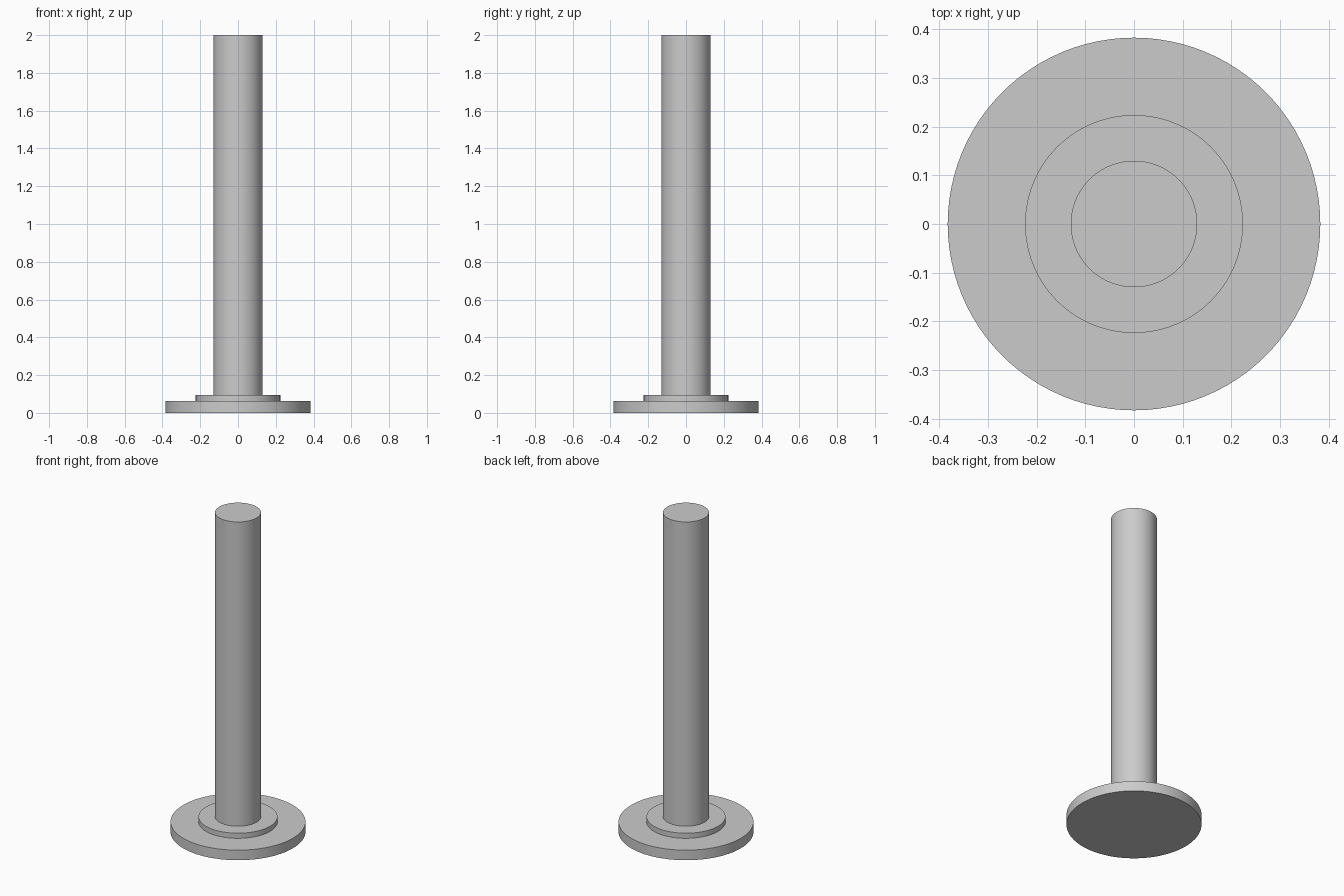
import bpy
import math

cube = bpy.data.objects.get("Cube")
if cube:
    bpy.data.objects.remove(cube, do_unlink=True)

# Single grey metal finish
grey = bpy.data.materials.new("grey_metal")
grey.use_nodes = True
colour = (0.6, 0.6, 0.6, 1.0)
grey.diffuse_color = colour
grey.node_tree.nodes["Principled BSDF"].inputs["Base Color"].default_value = colour


def disc(name, radius, bottom, top):
    """Upright cylinder between two heights, smooth round the side."""
    bpy.ops.mesh.primitive_cylinder_add(
        vertices=96, radius=radius, depth=top - bottom,
        location=(0, 0, (bottom + top) / 2))
    part = bpy.context.object
    part.name = name
    part.data.materials.append(grey)
    bpy.ops.object.shade_smooth_by_angle(angle=math.radians(30))
    return part


# Wide foot, stepped collar and tall rod stacked on one axis
disc("base_plate", 0.383, 0, 0.063)
disc("collar", 0.224, 0.063, 0.095)
disc("rod", 0.13, 0.095, 2)
